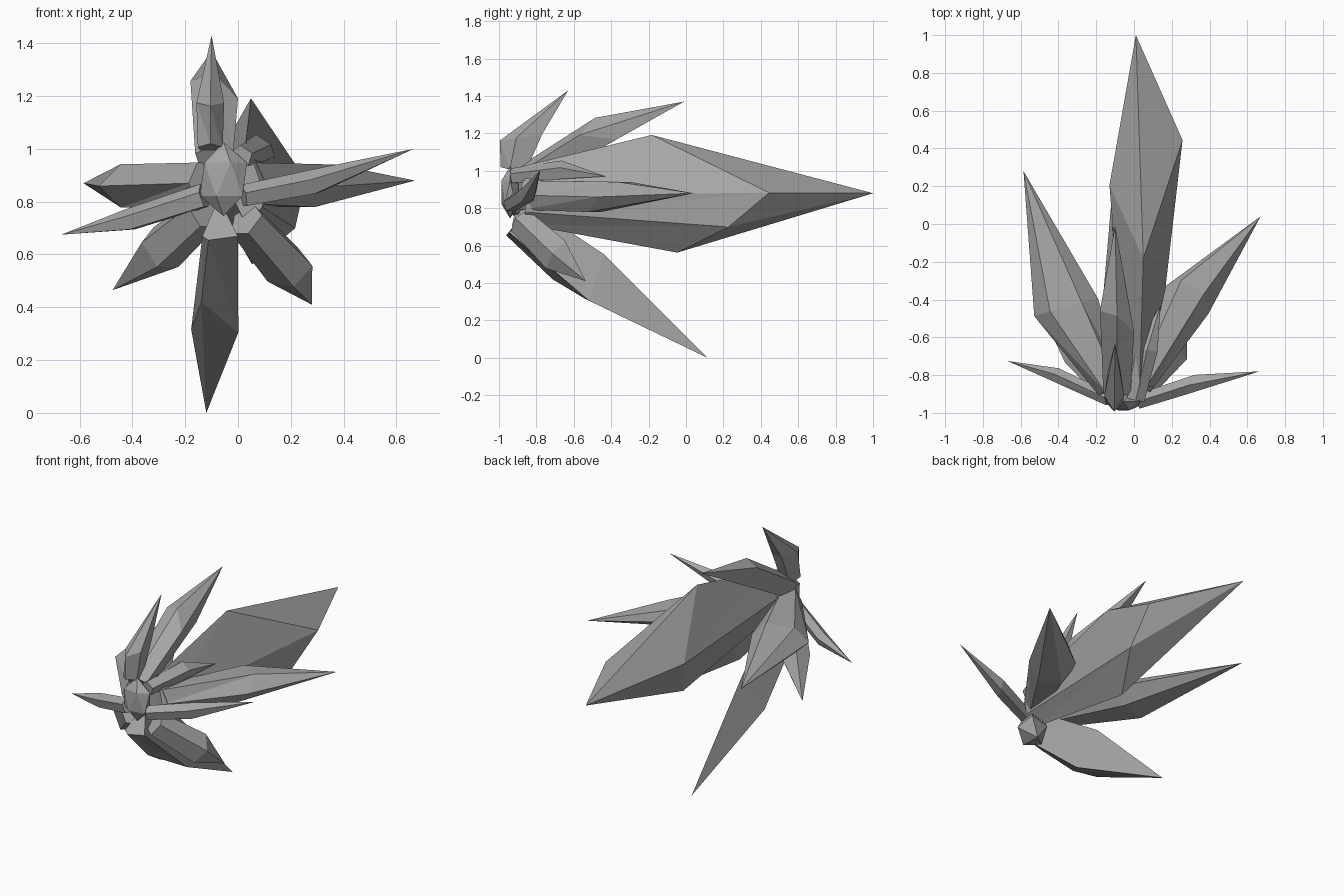
import bpy, bmesh
from math import cos, sin, radians
from mathutils import Vector

if "Cube" in bpy.data.objects:
    bpy.data.objects.remove(bpy.data.objects["Cube"])

# Dark grey stone
stone = bpy.data.materials.new("dark_stone")
stone.diffuse_color = (0.38, 0.38, 0.38, 1)
stone.use_nodes = True
stone.node_tree.nodes["Principled BSDF"].inputs["Base Color"].default_value = stone.diffuse_color


def spokes(n=5, phase=90, su=0.0, sv=0.0):
    """Evenly spaced (angle, shift along the axis) pairs giving a tilted ring."""
    angles = [phase + 360 * i / n for i in range(n)]
    return [(a, su * cos(radians(a)) + sv * sin(radians(a))) for a in angles]


def shard(name, root, ring, tip, wu, wv, corners, root_u=0.8, root_v=0.8):
    """Faceted crystal: small root ring, wide ring, pointed tip."""
    root, ring, tip = Vector(root), Vector(ring), Vector(tip)
    axis = (ring - root).normalized()
    u = axis.cross(Vector((0, 0, 1))).normalized()
    v = u.cross(axis)
    bm = bmesh.new()
    inner, outer = [], []
    for angle, shift in corners:
        du, dv = u * wu * cos(radians(angle)), v * wv * sin(radians(angle))
        inner.append(bm.verts.new(root + du * root_u + dv * root_v))
        outer.append(bm.verts.new(ring + du + dv + axis * shift))
    top = bm.verts.new(tip)
    n = len(corners)
    for i in range(n):
        j = (i + 1) % n
        bm.faces.new((inner[i], inner[j], outer[j]))
        bm.faces.new((inner[i], outer[j], outer[i]))
        bm.faces.new((outer[i], outer[j], top))
    bm.faces.new(inner[::-1])
    bmesh.ops.recalc_face_normals(bm, faces=bm.faces)
    me = bpy.data.meshes.new(name)
    bm.to_mesh(me)
    bm.free()
    me.materials.append(stone)
    bpy.context.collection.objects.link(bpy.data.objects.new(name, me))


# Main long crystal pointing backwards
shard("main_crystal", (0.03, -0.86, 0.87), (0.06, 0.2, 0.88), (0.01, 1.0, 0.88), 0.19, 0.315,
      [(0, 0.25), (90, -0.38), (180, 0.0), (270, -0.25), (325, 0.03)], 0.4, 0.5)

# Upper crystals
shard("upper_back_crystal", (-0.09, -0.88, 0.95), (-0.09, -0.46, 1.2), (-0.1, -0.01, 1.37),
      0.11, 0.085, [(35, -0.1), (90, 0.02), (145, 0.03), (240, 0.08), (300, 0.06)])
shard("upper_front_crystal", (-0.105, -0.92, 1.0), (-0.105, -0.87, 1.18), (-0.1, -0.63, 1.43),
      0.055, 0.115, spokes(sv=-0.05), 0.9, 0.65)
shard("small_upper_crystal", (0.01, -0.93, 0.97), (0.07, -0.66, 1.0), (0.14, -0.43, 0.97),
      0.06, 0.055, spokes())

# Side crystals
shard("left_crystal", (-0.12, -0.87, 0.87), (-0.36, -0.44, 0.86), (-0.585, 0.28, 0.87),
      0.17, 0.095, spokes(6, 60, su=-0.04), 0.45, 0.95)
shard("right_crystal", (0.03, -0.86, 0.87), (0.27, -0.41, 0.86), (0.67, 0.04, 0.88),
      0.14, 0.095, spokes(6, 60, sv=0.1), 0.45, 0.95)

# Thin front side crystals
shard("left_front_crystal", (-0.13, -0.93, 0.82), (-0.41, -0.8, 0.73), (-0.67, -0.725, 0.675),
      0.04, 0.045, spokes(), 0.9, 1.1)
shard("right_front_crystal", (0.02, -0.94, 0.82), (0.3, -0.85, 0.875), (0.665, -0.78, 1.0),
      0.045, 0.05, spokes(su=-0.04), 0.9, 0.9)

# Lower crystals
shard("lower_crystal", (-0.07, -0.9, 0.73), (-0.09, -0.49, 0.41), (-0.12, 0.115, 0.0),
      0.127, 0.145, [(-45, 0.04), (90, -0.05), (225, 0.02), (242, -0.18)], 0.75, 0.75)
shard("lower_left_crystal", (-0.13, -0.88, 0.76), (-0.29, -0.69, 0.62), (-0.475, -0.5, 0.465),
      0.09, 0.095, spokes())
shard("lower_right_crystal", (0.03, -0.88, 0.73), (0.19, -0.69, 0.55), (0.28, -0.535, 0.41),
      0.09, 0.095, spokes(su=0.03))

# Rough core where the crystals meet
bpy.ops.mesh.primitive_ico_sphere_add(subdivisions=1, radius=1, location=(-0.055, -0.94, 0.885))
core = bpy.context.object
core.name = "crystal_core"
core.scale = (0.1, 0.055, 0.14)
core.data.materials.append(stone)
